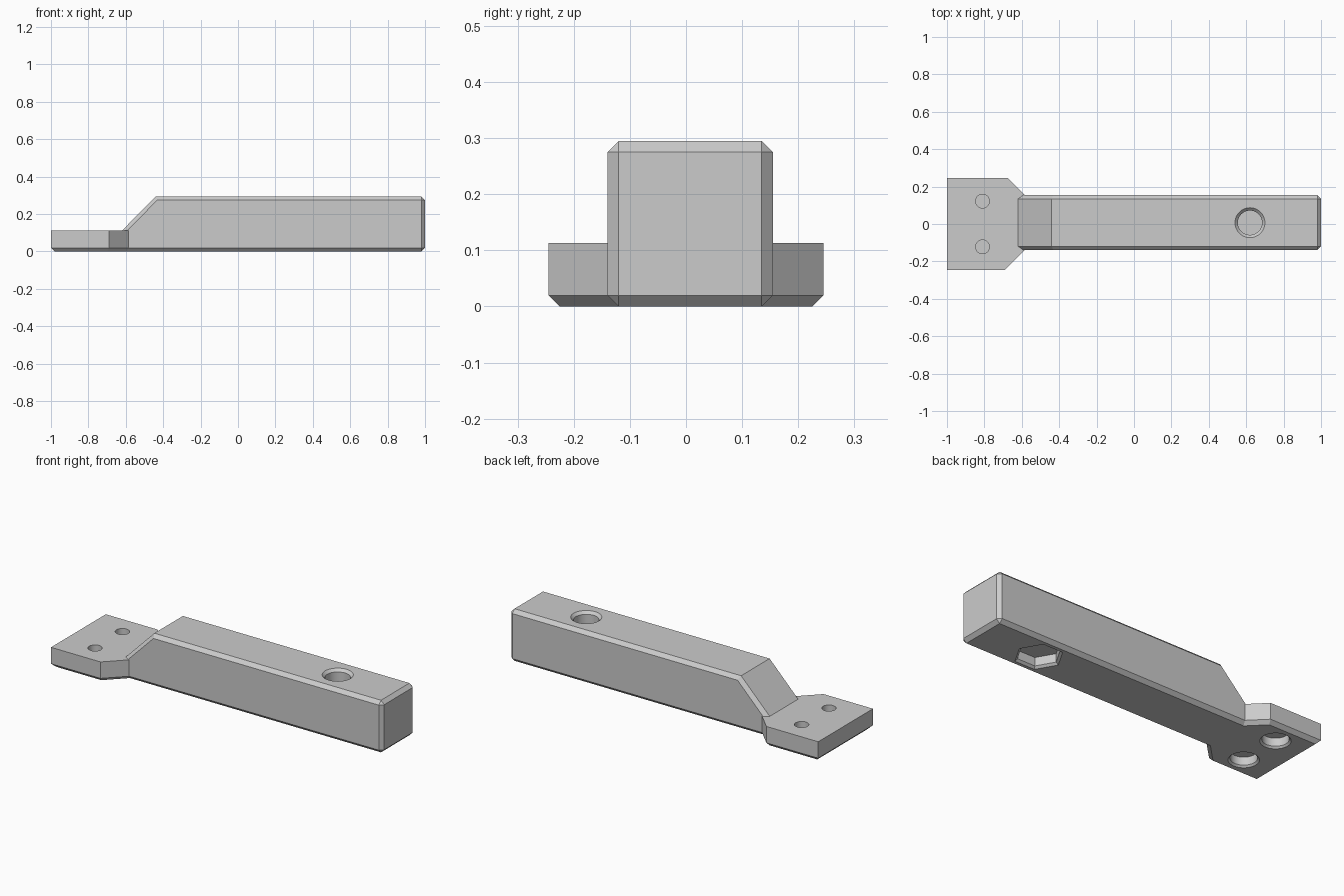
import bpy, bmesh, math

cube = bpy.data.objects.get("Cube")
if cube:
    bpy.data.objects.remove(cube, do_unlink=True)

grey = bpy.data.materials.new("light_grey")
grey.use_nodes = True
colour = (0.6, 0.6, 0.6, 1)
grey.diffuse_color = colour
grey.node_tree.nodes["Principled BSDF"].inputs["Base Color"].default_value = colour

CHAMFER = 0.02


def finish(name, bm):
    bmesh.ops.recalc_face_normals(bm, faces=bm.faces)
    mesh = bpy.data.meshes.new(name)
    bm.to_mesh(mesh)
    bm.free()
    mesh.materials.append(grey)
    obj = bpy.data.objects.new(name, mesh)
    bpy.context.collection.objects.link(obj)
    return obj


def prism(name, outline, move, picks_edge):
    """Extrude an outline and chamfer the edges chosen by a rule."""
    bm = bmesh.new()
    face = bm.faces.new([bm.verts.new(p) for p in outline])
    out = bmesh.ops.extrude_face_region(bm, geom=[face])
    new = [v for v in out["geom"] if isinstance(v, bmesh.types.BMVert)]
    bmesh.ops.translate(bm, verts=new, vec=move)
    bmesh.ops.recalc_face_normals(bm, faces=bm.faces)
    edges = [e for e in bm.edges if picks_edge(e)]
    bmesh.ops.bevel(bm, geom=edges, offset=CHAMFER, segments=1,
                    affect="EDGES", profile=0.5)
    return finish(name, bm)


def stepped_cutter(name, x, y, steps, sides):
    """Stack of rings (radius, height) closed at both ends."""
    bm = bmesh.new()
    rings = []
    for r, z in steps:
        angles = [2 * math.pi * i / sides for i in range(sides)]
        rings.append([bm.verts.new((x + r * math.cos(a), y + r * math.sin(a), z))
                      for a in angles])
    for low, high in zip(rings, rings[1:]):
        for i in range(sides):
            j = (i + 1) % sides
            bm.faces.new((low[i], low[j], high[j], high[i]))
    bm.faces.new(rings[0])
    bm.faces.new(rings[-1])
    obj = finish(name, bm)
    obj.hide_render = True
    return obj


def combine(target, other, operation):
    mod = target.modifiers.new(operation, "BOOLEAN")
    mod.operation = operation
    mod.solver = "EXACT"
    mod.object = other
    graph = bpy.context.evaluated_depsgraph_get()
    target.data = bpy.data.meshes.new_from_object(target.evaluated_get(graph))
    target.modifiers.clear()
    bpy.data.objects.remove(other, do_unlink=True)


# Arm: sloped block, every edge chamfered except the crease above the slope
side = [(-0.73, 0), (1, 0), (1, 0.295), (-0.44, 0.295)]
arm = prism("mounting_arm", [(x, -0.14, z) for x, z in side], (0, 0.295, 0),
            lambda e: e.calc_face_angle() > math.radians(60))

# Foot plate: tapered into the arm, chamfered around its underside only
plan = [(-1, -0.245), (-0.69, -0.245), (-0.57, -0.125),
        (-0.57, 0.14), (-0.675, 0.245), (-1, 0.245)]
plate = prism("foot_plate", [(x, y, 0) for x, y in plan], (0, 0, 0.113),
              lambda e: all(v.co.z < 0.01 for v in e.verts))
combine(arm, plate, "UNION")

# Screw holes from above and wide counterbores from below, thin web between
cutters = []
for y in (-0.122, 0.122):
    cutters.append(stepped_cutter("screw_hole", -0.81, y,
                                  [(0.037, 0.065), (0.037, 0.2)], 32))
    cutters.append(stepped_cutter("counterbore", -0.81, y,
                                  [(0.088, -0.01), (0.068, 0.01), (0.068, 0.055)], 48))

# Bolt hole with a countersunk rim, and the hexagonal nut pocket under it
cutters.append(stepped_cutter("bolt_hole", 0.62, 0.007,
               [(0.065, 0.07), (0.065, 0.28), (0.09, 0.305)], 48))
cutters.append(stepped_cutter("nut_pocket", 0.62, 0.007,
               [(0.137, -0.01), (0.112, 0.012), (0.112, 0.06)], 6))
for cutter in cutters:
    combine(arm, cutter, "DIFFERENCE")

# Smooth hole walls, crisp chamfers
bpy.ops.object.select_all(action="DESELECT")
arm.select_set(True)
bpy.context.view_layer.objects.active = arm
bpy.ops.object.shade_smooth_by_angle(angle=math.radians(25))
